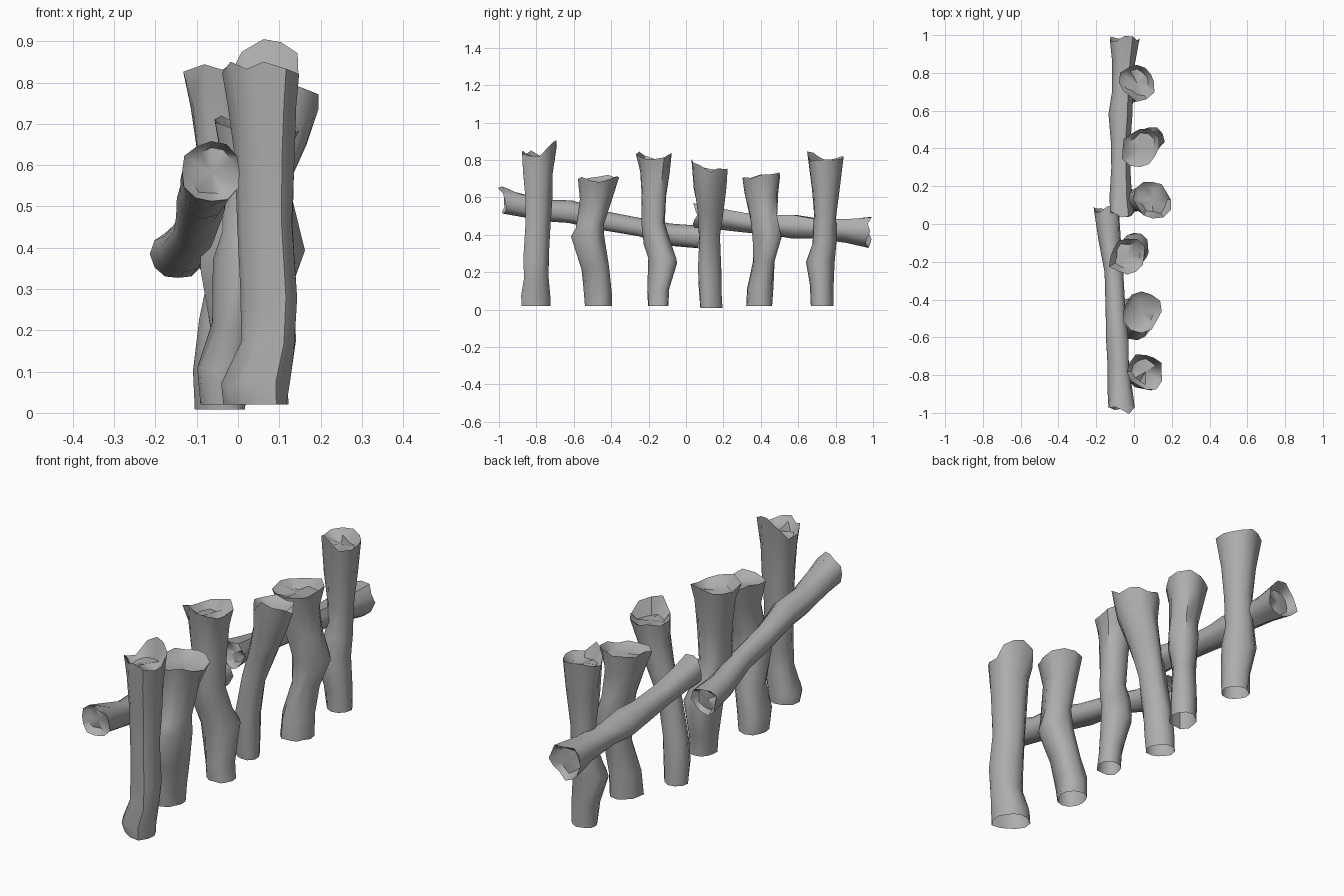
import bpy
import math
import random
from mathutils import Vector

cube = bpy.data.objects.get("Cube")
if cube:
    bpy.data.objects.remove(cube, do_unlink=True)

SIDES = 12
X, Y, Z = Vector((1, 0, 0)), Vector((0, 1, 0)), Vector((0, 0, 1))

wood = bpy.data.materials.new("weathered grey wood")
wood.use_nodes = True
GREY = (0.42, 0.42, 0.42, 1)
wood.diffuse_color = GREY
wood.node_tree.nodes["Principled BSDF"].inputs["Base Color"].default_value = GREY


def lobe_height(angle, lobes):
    """Height of the broken rim at an angle: a sum of splinters and notches."""
    total = 0
    for direction, height, width in lobes:
        gap = (angle - direction + 180) % 360 - 180
        total += height * max(0, 1 - abs(gap) / width)
    return total


def broken_end(verts, faces, ring, axis, lobes, rng, flip):
    """Close a ring with a splintered rim around a shallow hollow."""
    centre = sum((verts[i] for i in ring), Vector()) / SIDES
    inner = []
    for k, i in enumerate(ring):
        hollow = centre.lerp(verts[i], rng.uniform(0.62, 0.8))
        inner.append(len(verts))
        verts.append(hollow - axis * rng.uniform(0.01, 0.035))
        verts[i] += axis * (lobe_height(360 * k / SIDES, lobes) + rng.uniform(-0.012, 0.008))
    middle = len(verts)
    verts.append(centre - axis * 0.02)
    for k in range(SIDES):
        n = (k + 1) % SIDES
        quad = (ring[k], ring[n], inner[n], inner[k])
        tri = (inner[k], inner[n], middle)
        faces += [quad[::-1], tri[::-1]] if flip else [quad, tri]


def make_log(name, stations, u, v, seed, lobes, start_lobes=None, stretch=(0, 1)):
    """Loft a knobbly log through stations of (x, y, z, radius).

    stretch is the direction and amount by which the section is oval.
    Without start_lobes the log stays open and hollow at its start.
    """
    rng = random.Random(seed)
    axis = u.cross(v)
    ridges = [rng.uniform(0.95, 1.07) for _ in range(SIDES)]
    oval, amount = math.radians(stretch[0]), stretch[1] - 1
    verts, faces, rings = [], [], []
    for x, y, z, radius in stations:
        ring = []
        for k in range(SIDES):
            a = math.tau * k / SIDES
            r = radius * ridges[k] * rng.uniform(0.94, 1.08)
            r *= 1 + amount * math.cos(2 * (a - oval))
            slide = axis * rng.uniform(-0.015, 0.015) if rings else Vector()
            ring.append(len(verts))
            verts.append(Vector((x, y, z)) + u * r * math.cos(a) + v * r * math.sin(a) + slide)
        rings.append(ring)
    for low, high in zip(rings, rings[1:]):
        for k in range(SIDES):
            n = (k + 1) % SIDES
            faces.append((low[k], low[n], high[n], high[k]))
    broken_end(verts, faces, rings[-1], axis, lobes, rng, False)
    if start_lobes:
        broken_end(verts, faces, rings[0], -axis, start_lobes, rng, True)

    mesh = bpy.data.meshes.new(name)
    mesh.from_pydata(verts, [], faces)
    mesh.materials.append(wood)
    mesh.update()
    log = bpy.data.objects.new(name, mesh)
    bpy.context.collection.objects.link(log)
    bpy.ops.object.select_all(action="DESELECT")
    log.select_set(True)
    bpy.context.view_layer.objects.active = log
    bpy.ops.object.shade_smooth_by_angle(angle=math.radians(50))


def post(name, stations, seed, lobes, stretch):
    make_log(name, stations, X, Y, seed, lobes, stretch=stretch)


def rail(name, stations, seed, lobes, start_lobes):
    make_log(name, stations, Z, X, seed, lobes, start_lobes)


# Upright posts, front to back; lobes are (direction, height, width)
post("post_1", [(.047, -.8, .02, .075), (.045, -.8, .07, .079), (.073, -.8, .17, .066),
                (.076, -.8, .27, .067), (.066, -.79, .45, .065), (.066, -.79, .62, .075),
                (.064, -.79, .74, .083), (.062, -.782, .83, .092)],
     1, [(80, .085, 75), (250, .025, 50)], (135, 1.1))
post("post_2", [(-.03, -.47, .02, .066), (-.03, -.47, .1, .07), (0, -.48, .22, .065),
                (.02, -.525, .38, .082), (.025, -.51, .45, .07),
                (.035, -.475, .6, .077), (.04, -.463, .7, .104)],
     2, [(90, .03, 90)], (75, 1.12))
post("post_3", [(.02, -.15, .02, .056), (.01, -.15, .1, .057), (0, -.125, .26, .074),
                (-.02, -.155, .36, .071), (-.025, -.178, .46, .062),
                (-.03, -.172, .62, .068), (-.035, -.17, .75, .079), (-.035, -.17, .81, .094)],
     3, [(75, .045, 50), (220, .035, 50)], (45, 1.08))
post("post_4", [(-.04, .135, .008, .058), (-.04, .13, .1, .061), (-.03, .125, .22, .061),
                (0, .125, .38, .056), (.04, .13, .52, .067),
                (.085, .13, .65, .084), (.1, .13, .745, .096)],
     4, [(295, .07, 80)], (135, 1.1))
post("post_5", [(.04, .39, .02, .065), (.045, .395, .12, .064), (.062, .415, .26, .056),
                (.08, .435, .38, .075), (.06, .415, .5, .068),
                (.035, .4, .62, .081), (.032, .4, .705, .098)],
     5, [(60, .012, 90)], (45, 1.1))
post("post_6", [(.02, .73, .02, .058), (.015, .728, .12, .06), (-.008, .722, .26, .075),
                (.008, .742, .36, .06), (.015, .747, .5, .058),
                (.015, .75, .65, .072), (.015, .75, .8, .092)],
     6, [(80, .045, 50), (250, .05, 50)], (135, 1.08))

# Two sloping rails behind the posts, overlapping at the middle
rail("front_rail", [(-.065, -.97, .585, .074), (-.07, -.9, .565, .066), (-.08, -.75, .53, .057),
                    (-.085, -.62, .52, .062), (-.095, -.45, .475, .053), (-.105, -.25, .44, .052),
                    (-.13, -.08, .4, .06), (-.145, .07, .385, .064)],
     7, [(0, .03, 60), (200, .02, 60)], [(30, .03, 60), (200, .02, 50)])
rail("back_rail", [(-.065, .055, .505, .064), (-.07, .15, .495, .056), (-.07, .3, .468, .051),
                   (-.072, .45, .455, .053), (-.07, .58, .447, .06), (-.06, .7, .435, .053),
                   (-.055, .85, .425, .06), (-.05, .965, .418, .078)],
     8, [(20, .035, 60), (240, .02, 50)], [(0, .03, 50), (150, .025, 50)])
